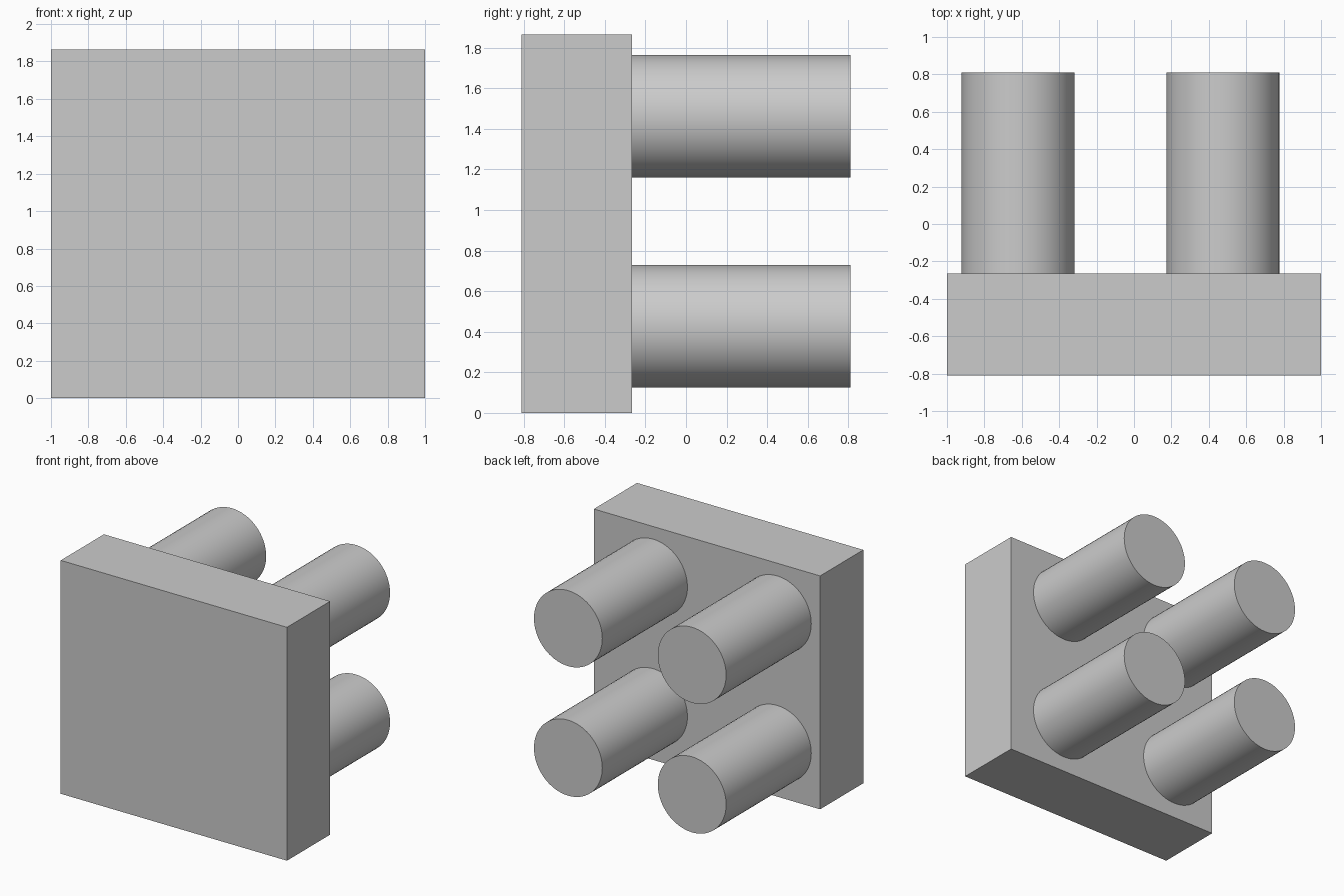
import bpy
import math

cube = bpy.data.objects.get("Cube")
if cube:
    bpy.data.objects.remove(cube, do_unlink=True)

# Single plain grey
GREY = (0.6, 0.6, 0.6, 1.0)
grey = bpy.data.materials.new("plain_grey")
grey.use_nodes = True
grey.diffuse_color = GREY
grey.node_tree.nodes["Principled BSDF"].inputs["Base Color"].default_value = GREY

HEIGHT = 1.865
FRONT, PLATE_BACK, PEG_END = -0.81, -0.265, 0.81
RADIUS = 0.302


def finish(name):
    obj = bpy.context.object
    obj.name = name
    obj.data.materials.append(grey)
    return obj


# Upright square plate
bpy.ops.mesh.primitive_cube_add(size=1, location=(0, (FRONT + PLATE_BACK) / 2, HEIGHT / 2))
plate = finish("plate")
plate.scale = (2, PLATE_BACK - FRONT, HEIGHT)
bpy.ops.object.transform_apply(location=False, rotation=False, scale=True)

# Four round pegs on the back
for side, x in (("right", -0.62), ("left", 0.475)):
    for level, z in (("lower", 0.427), ("upper", 1.462)):
        bpy.ops.mesh.primitive_cylinder_add(
            vertices=64, radius=RADIUS, depth=PEG_END - PLATE_BACK,
            location=(x, (PLATE_BACK + PEG_END) / 2, z),
            rotation=(math.pi / 2, 0, 0))
        finish(f"{level}_{side}_peg")
        bpy.ops.object.shade_smooth_by_angle(angle=math.radians(30))
